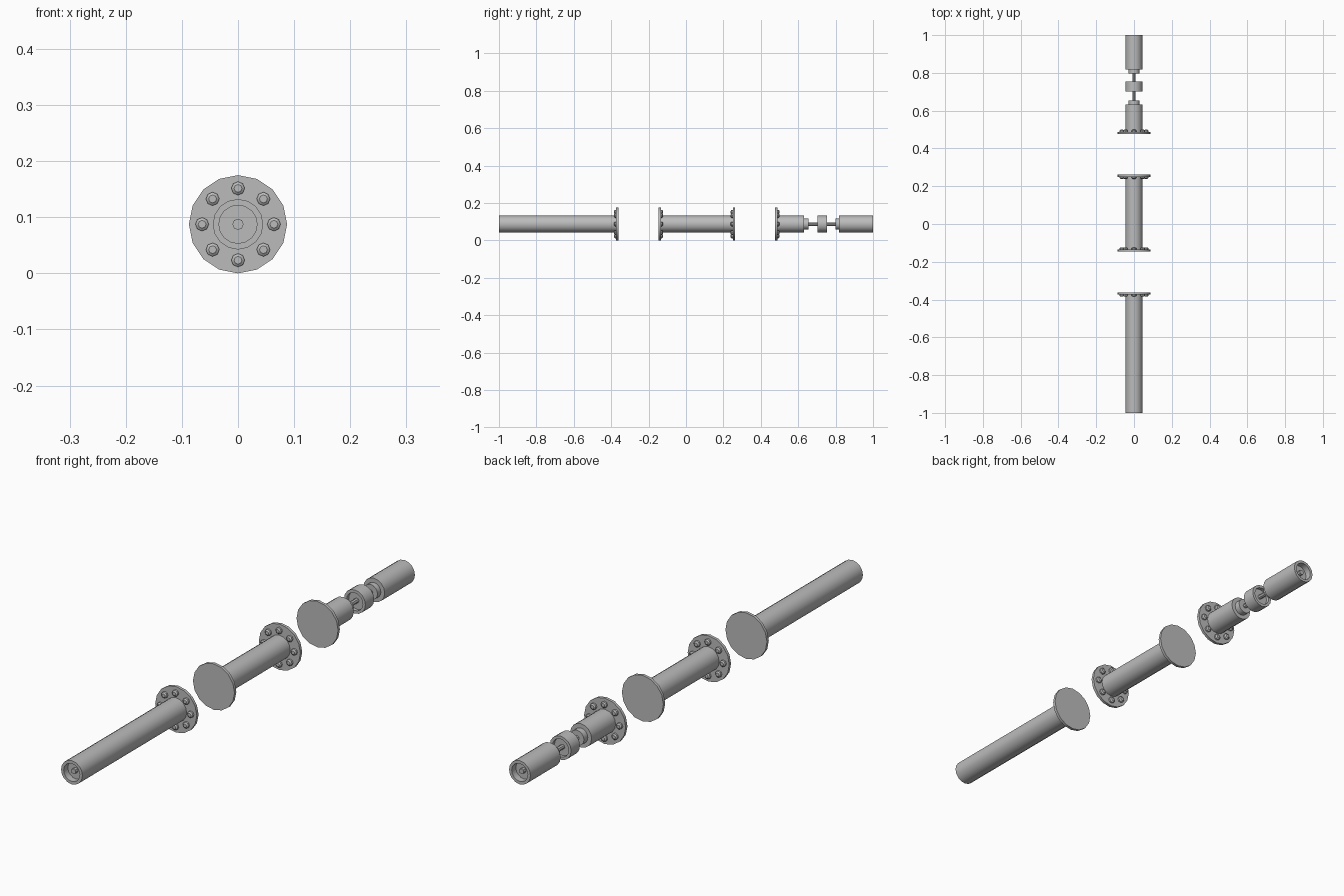
import bpy, bmesh, math
from mathutils import Matrix

AXIS_Z = 0.0875
TUBE_R, BORE_R, FLANGE_R, ROD_R, NECK_R = 0.045, 0.034, 0.0875, 0.009, 0.029

if "Cube" in bpy.data.objects:
    bpy.data.objects.remove(bpy.data.objects["Cube"])

grey = bpy.data.materials.new("plain_grey")
grey.use_nodes = True
colour = (0.5, 0.5, 0.5, 1)
grey.diffuse_color = colour
next(n for n in grey.node_tree.nodes
     if n.type == 'BSDF_PRINCIPLED').inputs["Base Color"].default_value = colour


def lathe(name, profile, sides, x=0, z=AXIS_Z):
    """Turn a (y, radius) profile about a lengthwise axis."""
    bm = bmesh.new()
    rings = []
    for y, r in profile:
        if r == 0:
            rings.append([bm.verts.new((x, y, z))] * sides)
            continue
        angles = [2 * math.pi * i / sides for i in range(sides)]
        rings.append([bm.verts.new((x + r * math.cos(a), y, z + r * math.sin(a)))
                      for a in angles])
    for a, b in zip(rings, rings[1:]):
        for i in range(sides):
            j = (i + 1) % sides
            corners = list(dict.fromkeys((a[i], a[j], b[j], b[i])))
            bm.faces.new(corners)
    bmesh.ops.recalc_face_normals(bm, faces=bm.faces)
    mesh = bpy.data.meshes.new(name)
    bm.to_mesh(mesh)
    bm.free()
    mesh.materials.append(grey)
    obj = bpy.data.objects.new(name, mesh)
    bpy.context.collection.objects.link(obj)
    bpy.ops.object.select_all(action='DESELECT')
    obj.select_set(True)
    bpy.context.view_layer.objects.active = obj
    bpy.ops.object.shade_smooth_by_angle(angle=math.radians(35))
    return obj


def cylinder(name, y0, y1, r, sides=16):
    return lathe(name, [(y0, 0), (y0, r), (y1, r), (y1, 0)], sides)


def flange(name, face_y, side):
    """Plate with its blank face at face_y and a bolt circle towards side."""
    inner = face_y + side * 0.011
    cylinder(name + "_plate", face_y, inner, FLANGE_R)
    for i in range(8):
        a = i * math.pi / 4
        lathe(f"{name}_bolt_{i + 1}",
              [(face_y + side * 0.005, 0), (face_y + side * 0.005, 0.012),
               (inner + side * 0.007, 0.012), (inner + side * 0.011, 0.007),
               (inner + side * 0.011, 0)],
              8, 0.064 * math.cos(a), AXIS_Z + 0.064 * math.sin(a))


def bored_tube(name, closed_y, open_y):
    """Tube with a shallow socket and centre pin in its open end."""
    side = 1 if open_y > closed_y else -1
    floor = open_y - side * 0.025
    lathe(name, [(closed_y, 0), (closed_y, TUBE_R), (open_y, TUBE_R),
                 (open_y, BORE_R), (floor, BORE_R), (floor, 0)], 16)
    cylinder(name + "_pin", floor - side * 0.005, floor + side * 0.015, 0.01, 8)


# Front shaft
bored_tube("front_shaft", -0.365, -1.0)
flange("front_shaft_flange", -0.362, -1)

# Middle shaft with a flange at each end
cylinder("middle_shaft", -0.14, 0.255, TUBE_R)
flange("middle_front_flange", -0.146, 1)
flange("middle_back_flange", 0.261, -1)

# Rear flanged stub
flange("rear_flange", 0.477, 1)
cylinder("rear_stub", 0.48, 0.632, TUBE_R)
cylinder("rear_stub_neck", 0.625, 0.655, NECK_R)

# Coupling, recessed on both sides, on a thin rod
cylinder("coupling_rod", 0.645, 0.81, ROD_R, 8)
lathe("coupling", [(0.715, 0), (0.715, BORE_R), (0.702, BORE_R), (0.702, TUBE_R),
                   (0.755, TUBE_R), (0.755, BORE_R), (0.742, BORE_R), (0.742, 0)], 16)

# Rear end shaft
cylinder("rear_shaft_neck", 0.798, 0.825, NECK_R)
bored_tube("rear_shaft", 0.818, 1.0)
